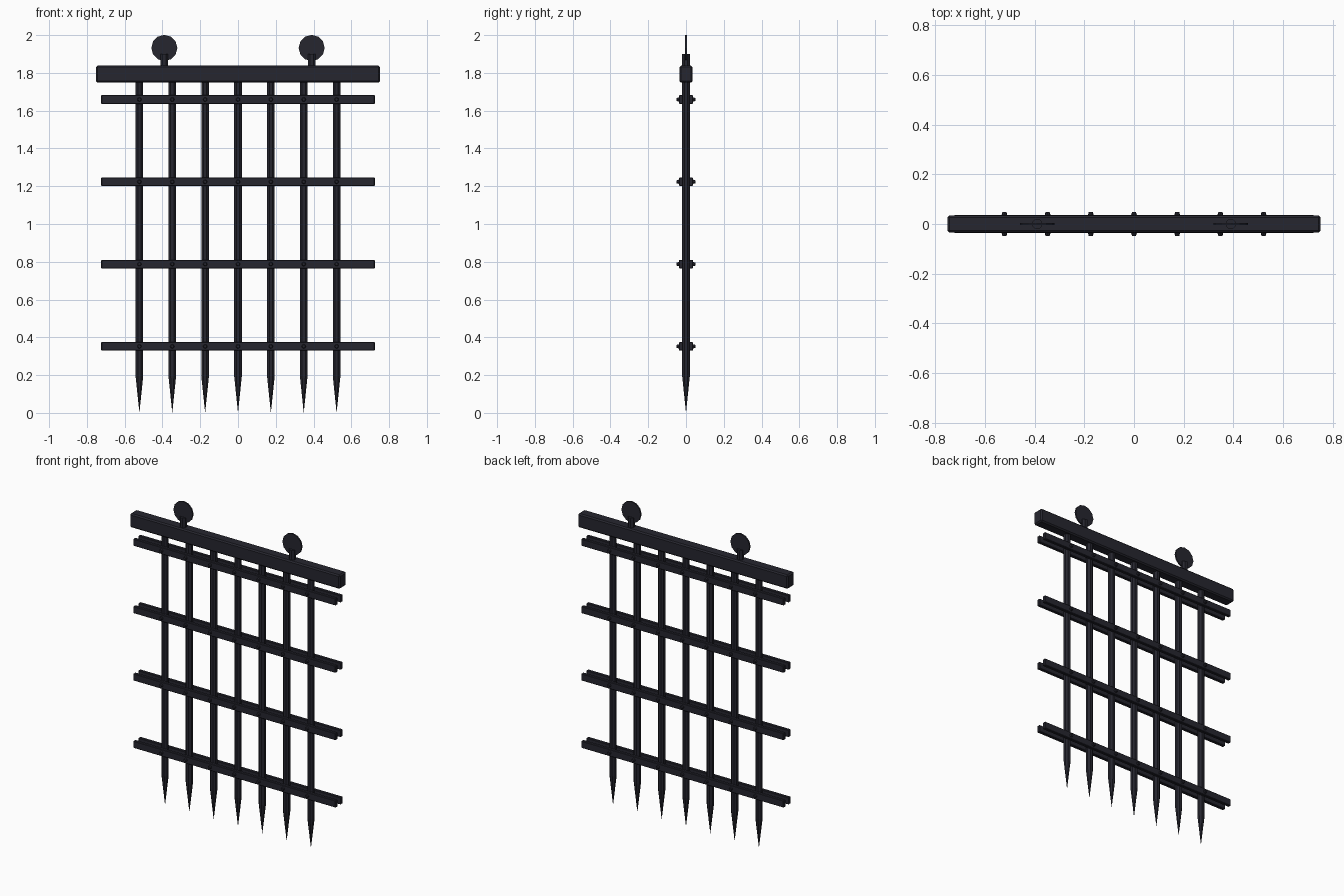
import bpy, math

if "Cube" in bpy.data.objects:
    bpy.data.objects.remove(bpy.data.objects["Cube"])

iron = bpy.data.materials.new("dark iron")
iron.diffuse_color = (0.019, 0.019, 0.028, 1)
iron.use_nodes = True
iron.node_tree.nodes["Principled BSDF"].inputs["Base Color"].default_value = iron.diffuse_color


def finish(name):
    ob = bpy.context.object
    ob.name = name
    ob.data.materials.append(iron)
    return ob


def box(name, loc, size, bevel):
    bpy.ops.mesh.primitive_cube_add(size=1, location=loc)
    ob = finish(name)
    ob.scale = size
    bpy.ops.object.transform_apply(location=False, rotation=False, scale=True)
    m = ob.modifiers.new("bevel", 'BEVEL')
    m.width, m.segments = bevel, 1
    return ob


def rod(name, loc, r1, r2, depth, sides, along_y=False):
    rot = (math.pi / 2, 0, 0) if along_y else (0, 0, math.pi / sides)
    bpy.ops.mesh.primitive_cone_add(vertices=sides, radius1=r1, radius2=r2,
                                    depth=depth, location=loc, rotation=rot)
    return finish(name)


# Heavy top beam
box("top_beam", (0, 0, 1.793), (1.504, 0.07, 0.09), 0.008)

xs = [0.174 * i for i in range(-3, 4)]
zs = [0.352 + 0.4357 * i for i in range(4)]

# Upright bars with spiked feet
for x in xs:
    rod("upright_bar", (x, 0, 0.98), 0.022, 0.022, 1.57, 8)
    rod("spike", (x, 0, 0.0975), 0.0, 0.022, 0.195, 8)

# Paired cross straps, front and back, riveted at every crossing
for z in zs:
    for s in (-1, 1):
        box("cross_strap", (0, s * 0.026, z), (1.448, 0.021, 0.046), 0.003)
        for x in xs:
            ob = rod("rivet", (x, s * 0.042, z), 0.012, 0.008, 0.014, 8, True)
            if s > 0:
                ob.rotation_euler.x = -math.pi / 2

# Lifting lugs: short stem with a thin round plate
for x in (-0.39, 0.39):
    rod("lug_stem", (x, 0, 1.865), 0.022, 0.022, 0.07, 8)
    rod("lug_plate", (x, 0, 1.932), 0.069, 0.069, 0.01, 12, True)
